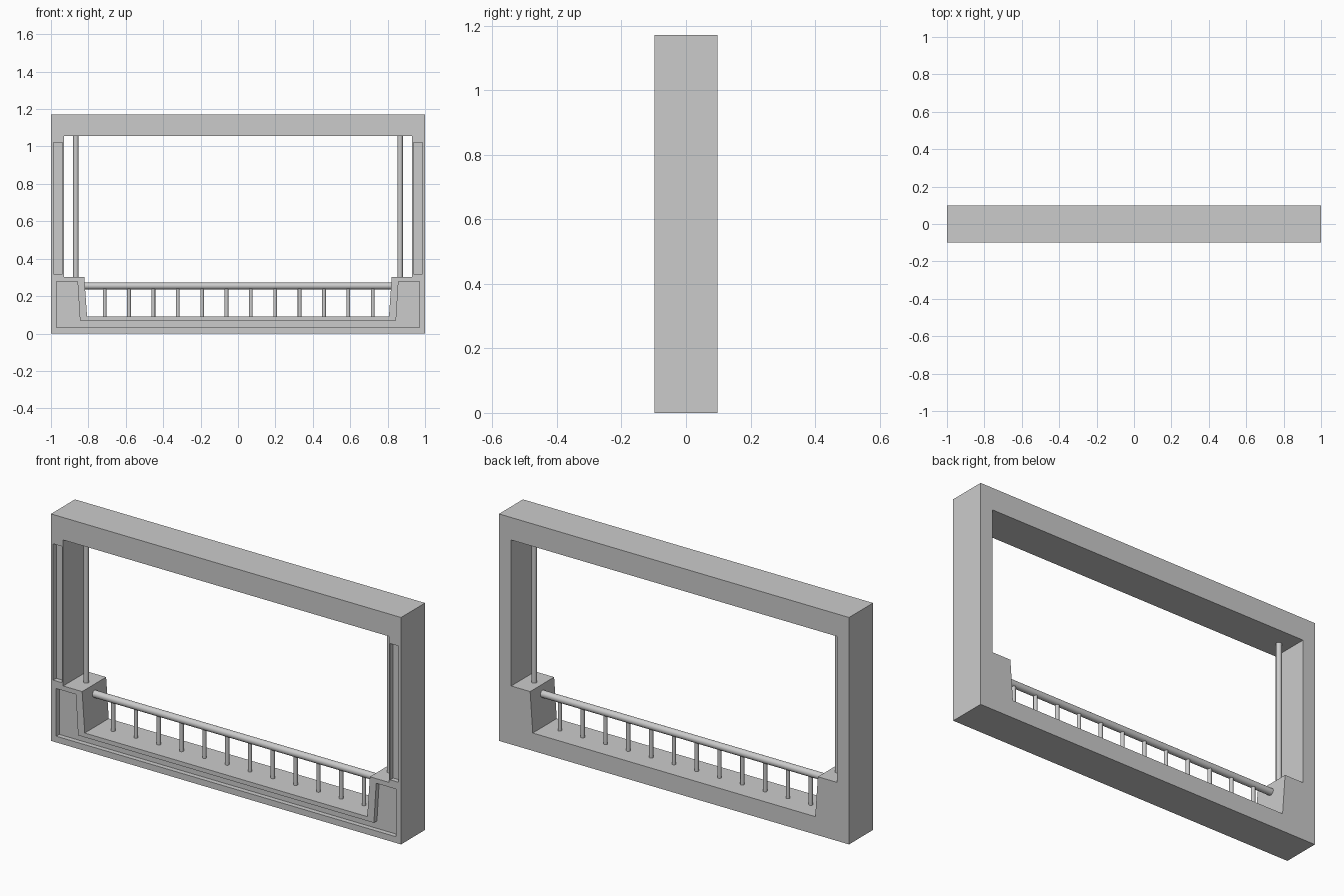
import bpy, bmesh
from mathutils import Matrix

if "Cube" in bpy.data.objects:
    bpy.data.objects.remove(bpy.data.objects["Cube"])

D = 0.098  # half depth of the frame


def prism(name, pts, y0, y1):
    """Extrude an x/z outline from y0 to y1."""
    bm = bmesh.new()
    face = bm.faces.new([bm.verts.new((x, y0, z)) for x, z in pts])
    ext = bmesh.ops.extrude_face_region(bm, geom=[face])
    verts = [g for g in ext["geom"] if isinstance(g, bmesh.types.BMVert)]
    bmesh.ops.translate(bm, verts=verts, vec=(0, y1 - y0, 0))
    bmesh.ops.recalc_face_normals(bm, faces=bm.faces)
    mesh = bpy.data.meshes.new(name)
    bm.to_mesh(mesh)
    bm.free()
    obj = bpy.data.objects.new(name, mesh)
    bpy.context.collection.objects.link(obj)
    return obj


def mirrored(half):
    """Complete a symmetric outline from its left half."""
    return half + [(-x, z) for x, z in reversed(half)]


def cut(target, cutter):
    cutter.hide_render = True
    mod = target.modifiers.new("cut", 'BOOLEAN')
    mod.operation = 'DIFFERENCE'
    mod.solver = 'EXACT'
    mod.object = cutter
    bpy.context.view_layer.objects.active = target
    bpy.ops.object.modifier_apply(modifier=mod.name)
    bpy.data.objects.remove(cutter)


def rod(name, r, a, b):
    """Smooth round rod from point a to point b (along x or z)."""
    mid = [(p + q) / 2 for p, q in zip(a, b)]
    along_x = a[2] == b[2]
    length = b[0] - a[0] if along_x else b[2] - a[2]
    bpy.ops.mesh.primitive_cylinder_add(vertices=24, radius=r, depth=length, location=mid,
                                        rotation=(0, 1.570796 if along_x else 0, 0))
    obj = bpy.context.object
    obj.name = name
    bpy.ops.object.shade_smooth_by_angle()
    return obj


# Outer frame with stepped opening
frame = prism("frame", mirrored([(-1, 1.172), (-1, 0)]), -D, D)
opening = mirrored([(-0.93, 1.056), (-0.93, 0.302), (-0.822, 0.302), (-0.807, 0.092)])
cut(frame, prism("opening_cutter", opening, -0.3, 0.3))

# Recessed panels on the front face
RECESS = -D + 0.025
base_panel = mirrored([(-0.858, 0.278), (-0.97, 0.278), (-0.97, 0.032)])
base_panel += [(0.845, 0.07), (-0.845, 0.07)]
base_panel = [(-0.845, 0.07), (-0.858, 0.278), (-0.97, 0.278), (-0.97, 0.032)]
cut(frame, prism("base_panel_cutter", mirrored(base_panel), -0.3, RECESS))
for s in (-1, 1):
    side = [(s * 0.987, 0.317), (s * 0.987, 1.021), (s * 0.938, 1.021), (s * 0.938, 0.317)]
    cut(frame, prism("side_panel_cutter", side, -0.3, RECESS))

# Slim columns standing on the shoulders
for s, label in ((-1, "left"), (1, "right")):
    rod(label + "_column", 0.014, (s * 0.867, 0, 0.298), (s * 0.867, 0, 1.06))

# Handrail and balusters
rod("handrail", 0.018, (-0.821, 0, 0.254), (0.821, 0, 0.254))
for i in range(12):
    x = -0.713 + 0.1303 * i
    rod("baluster", 0.010, (x, 0, 0.088), (x, 0, 0.25))
